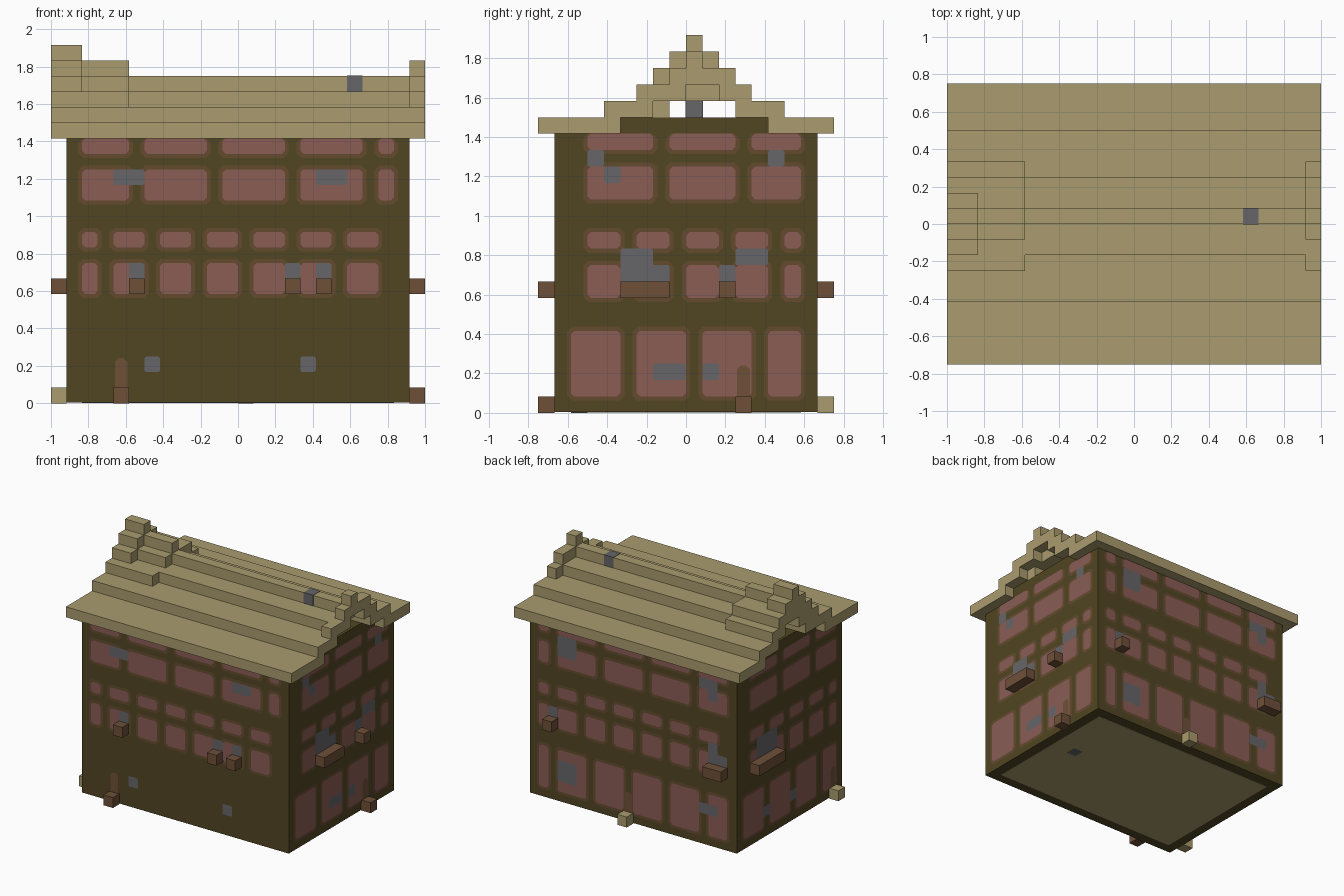
import bpy, bmesh
from mathutils import Vector

U = 1 / 12  # one block
cube = bpy.data.objects.get("Cube")
if cube:
    bpy.data.objects.remove(cube)


def material(name, hexcode):
    rgb = [int(hexcode[i:i + 2], 16) / 255 for i in (0, 2, 4)]
    col = [c / 12.92 if c < 0.04 else ((c + 0.055) / 1.055) ** 2.4 for c in rgb] + [1]
    m = bpy.data.materials.new(name)
    m.use_nodes = True
    m.diffuse_color = col
    m.node_tree.nodes["Principled BSDF"].inputs["Base Color"].default_value = col
    return m


WALL = material("dark olive wall", "514522")
ROOF = material("straw tan", "AA9C6E")
PANE = material("dusty pink", "8A5D55")
FRAME = material("frame brown", "644B2F")
WOOD = material("wood brown", "6F5039")
STONE = material("stone grey", "666669")


def finish(name, bm, mat):
    me = bpy.data.meshes.new(name)
    bm.to_mesh(me)
    bm.free()
    me.materials.append(mat)
    bpy.context.collection.objects.link(bpy.data.objects.new(name, me))


def add_box(bm, x, y, z):
    r = bmesh.ops.create_cube(bm, size=1)
    for v in r["verts"]:
        v.co = [(a + b) / 2 * U + c * (b - a) * U for (a, b), c in zip((x, y, z), v.co)]


def boxes(name, mat, *spans):
    bm = bmesh.new()
    for s in spans:
        add_box(bm, *s)
    finish(name, bm, mat)


# Each side: origin of the wall plane, direction along the wall, outward normal
SIDES = {
    "front": (Vector((0, -8, 0)), Vector((1, 0, 0)), Vector((0, -1, 0))),
    "back": (Vector((0, 8, 0)), Vector((1, 0, 0)), Vector((0, 1, 0))),
    "left": (Vector((11, 0, 0)), Vector((0, 1, 0)), Vector((1, 0, 0))),
    "right": (Vector((-11, 0, 0)), Vector((0, 1, 0)), Vector((-1, 0, 0))),
}
UP = Vector((0, 0, 1))


def plates(name, side, mat, rects, grow=0.0, lift=0.03, cut=0.2):
    """Thin painted plates with clipped corners on one wall."""
    o, d, n = SIDES[side]
    bm = bmesh.new()
    for a, b, lo, hi in rects:
        a, b, lo, hi = a - grow, b + grow, lo - grow, min(hi + grow, 17)
        pts = [(a + cut, lo), (b - cut, lo), (b, lo + cut), (b, hi - cut),
               (b - cut, hi), (a + cut, hi), (a, hi - cut), (a, lo + cut)]
        f = bm.faces.new([bm.verts.new((o + d * s + UP * t + n * lift) * U) for s, t in pts])
        f.normal_update()
        if f.normal.dot(n) < 0:
            f.normal_flip()
    finish(side + "_" + name, bm, mat)


def ledges(name, side, mat, rects):
    """Blocks sticking out one unit from a wall."""
    o, d, n = SIDES[side]
    bm = bmesh.new()
    for a, b, lo, hi in rects:
        p, q = o + d * a, o + d * b + n
        add_box(bm, sorted((p.x, q.x)), sorted((p.y, q.y)), (lo, hi))
    finish(side + "_" + name, bm, mat)


def grid(columns, *rows):
    return [c + r for r in rows for c in columns]


def mirrored(columns):
    return [(-b, -a) for a, b in columns]


# Body with its gable sill, and the floor
boxes("body", WALL, ((-11, 11), (-8, 8), (0.05, 17)), ((-11, 11), (-4, 5), (17, 18)))
boxes("floor", ROOF, ((-10, 10), (-7, 7), (0.02, 0.08)))
boxes("floor_stone", STONE, ((7, 8), (0, 1), (0.01, 0.06)))

# Stepped hollow roof
ALL, INNER, C = (-12, 12), (-7, 11), (-12, -10)
boxes("roof", ROOF,
      (ALL, (-9, -4), (17, 18)), (ALL, (5, 9), (17, 18)),
      (ALL, (-5, -2), (18, 19)), (ALL, (3, 6), (18, 19)),
      ((-12, 11), (-2, -1), (18, 19)),
      (INNER, (-2, 3), (19, 20)), (ALL, (0, 1), (20, 21)))
# Raised roof ends
for name, end in (("roof_end_right", (-12, -7)), ("roof_end_left", (11, 12))):
    boxes(name, ROOF, (end, (-3, 0), (19, 20)), (end, (2, 4), (19, 20)),
          (end, (-1, 3), (20, 21)), (end, (0, 1), (21, 22)))
boxes("roof_peak", ROOF, (C, (-2, -1), (20, 21)), (C, (-1, 2), (21, 22)), (C, (0, 1), (22, 23)))
boxes("roof_stone", STONE, ((7, 8), (-0.03, 1.03), (18, 21.03)))

# Window layout
TOP, UPPER, SMALL, MID, GROUND = (16, 17), (13, 15), (10, 11), (7, 9), (1, 5)
long_top = [(-10, -7), (-6, -2), (-1, 3), (4, 8), (9, 10)]
long_mid = [(-10, -9), (-8, -6), (-5, -3), (-2, 0), (1, 3), (4, 6), (7, 9)]
long_low = [(-10, -8), (-7, -4), (-3, 0), (1, 4), (5, 8), (9, 10)]
side_top = [(-6, -2), (-1, 3), (4, 7)]
side_mid = [(-6, -4), (-3, -1), (0, 2), (3, 5), (6, 7)]
side_low = [(-7, -4), (-3, 0), (1, 4), (5, 7)]
windows = {
    "front": grid(long_top, TOP, UPPER) + grid(long_mid, SMALL, MID),
    "back": grid(long_top, TOP, UPPER) + grid(mirrored(long_mid), SMALL, MID)
    + grid(long_low, GROUND),
    "left": grid(side_top, TOP, UPPER) + grid(side_mid, SMALL, MID) + grid(side_low, GROUND),
    "right": grid(mirrored(side_top), TOP, UPPER) + grid(mirrored(side_mid), SMALL, MID)
    + grid(mirrored(side_low), GROUND),
}
# Grey stone patches
stones = {
    "front": [(-8, -6, 14, 15), (5, 7, 14, 15), (-7, -6, 8, 9), (3, 4, 8, 9),
              (5, 6, 8, 9), (-6, -5, 2, 3), (4, 5, 2, 3)],
    "back": [(6, 8, 14, 16), (-9, -7, 15, 16), (-9, -8, 14, 15), (8, 9, 8, 9),
             (-9, -8, 8, 10), (-10, -9, 8, 9), (6, 8, 2, 4), (-9, -7, 3, 4)],
    "left": [(-6, -5, 15, 16), (-5, -4, 14, 15), (5, 6, 15, 16), (-4, -2, 8, 10),
             (-2, -1, 8, 9), (3, 5, 9, 10), (2, 3, 8, 9), (-2, 0, 2, 3), (1, 2, 2, 3)],
    "right": [(2, 5, 8, 10), (3, 4, 2, 3), (-1, 0, 2, 3)],
}
# Wooden window ledges, and one door with its step per side
sills = {"front": [-7, 3, 5], "back": [8], "left": [2], "right": []}
wide = {"front": [], "back": [(-10, -8)], "left": [(-4, -1)], "right": [(2, 6)]}
doors = {"front": (-8, WOOD), "back": (0, ROOF), "left": (3, WOOD), "right": (-7, ROOF)}

for side in SIDES:
    plates("window_frames", side, FRAME, windows[side], grow=0.25, lift=0.02, cut=0.3)
    plates("window_panes", side, PANE, windows[side], lift=0.04)
    plates("stones", side, STONE, stones[side], lift=0.06, cut=0.1)
    ledges("sills", side, WOOD,
           [(a, a + 1, 7, 8) for a in sills[side]] + [w + (7, 8) for w in wide[side]])
    a, step = doors[side]
    plates("door", side, WOOD, [(a + 0.1, a + 0.9, 0.1, 2.9)], lift=0.08, cut=0.25)
    ledges("door_step", side, step, [(a, a + 1, 0, 1)])
